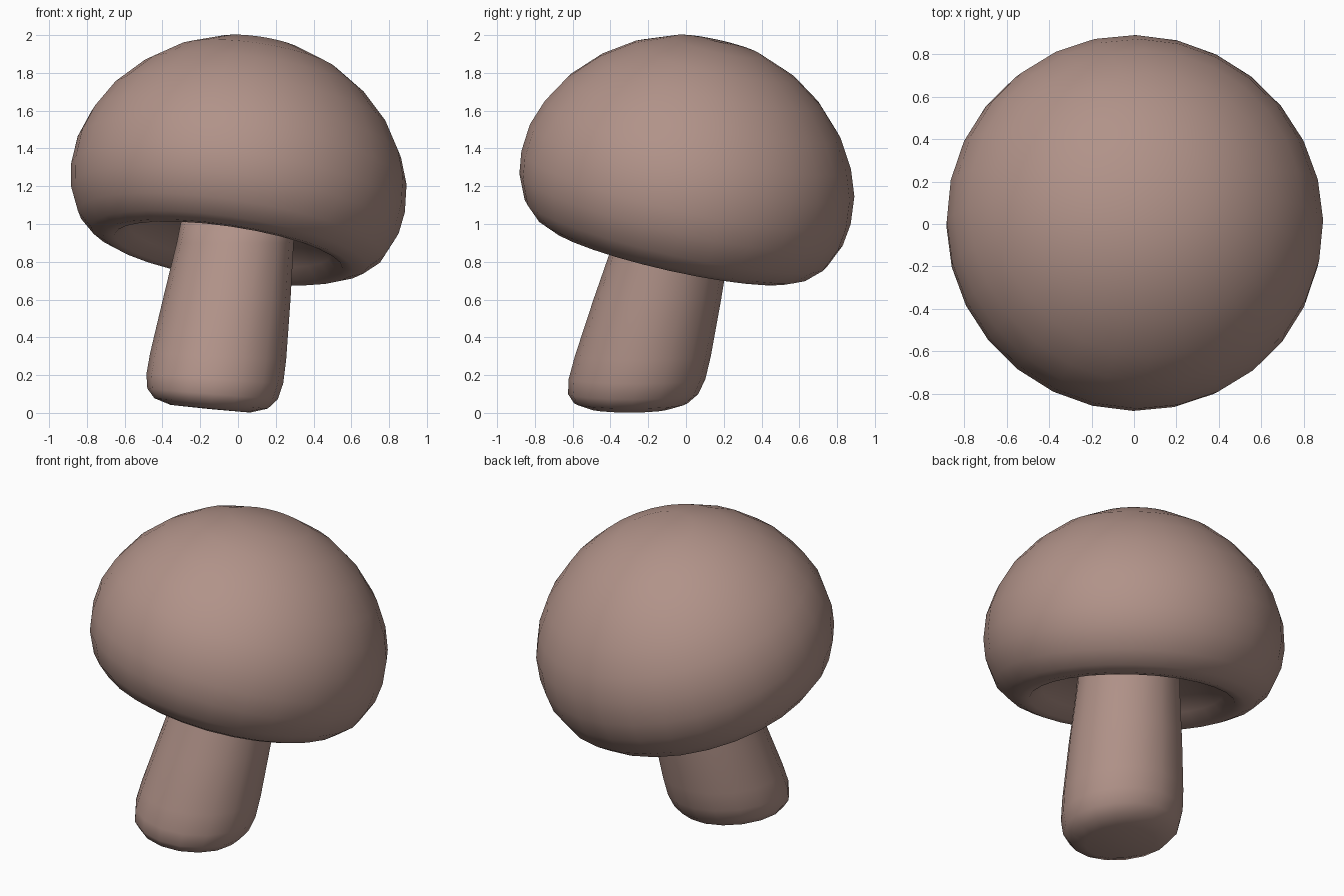
import bpy, bmesh, math
from mathutils import Vector

if "Cube" in bpy.data.objects:
    bpy.data.objects.remove(bpy.data.objects["Cube"])

# One flat brown-pink colour for the whole mushroom
brown = bpy.data.materials.new("dusty_brown")
brown.diffuse_color = (0.44, 0.29, 0.25, 1)
brown.use_nodes = True
brown.node_tree.nodes["Principled BSDF"].inputs["Base Color"].default_value = brown.diffuse_color


def lathe(name, profile, sides, place):
    """Spin (radius, height) pairs round z, moving each point with place()."""
    bm = bmesh.new()
    rings = []
    for r, h in profile:
        if r == 0:
            rings.append([bm.verts.new(place(Vector((0, 0, h))))] * sides)
            continue
        rings.append([bm.verts.new(place(Vector((r * math.cos(a), r * math.sin(a), h))))
                      for a in (2 * math.pi * i / sides for i in range(sides))])
    for lower, upper in zip(rings, rings[1:]):
        for i in range(sides):
            j = (i + 1) % sides
            corners = [lower[i], lower[j], upper[j], upper[i]]
            bm.faces.new(list(dict.fromkeys(corners)))
    bmesh.ops.recalc_face_normals(bm, faces=bm.faces[:])
    for f in bm.faces:
        f.smooth = True
    mesh = bpy.data.meshes.new(name)
    bm.to_mesh(mesh)
    bm.free()
    mesh.materials.append(brown)
    obj = bpy.data.objects.new(name, mesh)
    bpy.context.collection.objects.link(obj)
    return obj


# Cap: tilted dome with a rolled rim and hollow underside
tilt = Vector((0, 0, 1)).rotation_difference(Vector((0.15, 0.225, 1)))
cap_profile = [(0, -0.18), (0.25, -0.19), (0.42, -0.22), (0.54, -0.29), (0.61, -0.35),
               (0.67, -0.355), (0.74, -0.325), (0.82, -0.25), (0.877, -0.12),
               (0.893, 0.0), (0.88, 0.15), (0.83, 0.29), (0.74, 0.44), (0.60, 0.585),
               (0.44, 0.695), (0.24, 0.775), (0, 0.80)]
lathe("cap", cap_profile, 28, lambda p: tilt @ p + Vector((0, 0, 1.192)))


# Stem: leaning column with a rounded, slightly slanted foot
def lean(p):
    fade = max(0, 1 - p.z / 0.6)
    z = p.z - 0.1 * p.x * fade
    return Vector((p.x - 0.15 + 0.15 * p.z, p.y - 0.305 + 0.255 * p.z, z))


stem_profile = [(0, 0.02), (0.21, 0.022), (0.30, 0.05), (0.345, 0.10), (0.362, 0.18),
                (0.36, 0.30), (0.338, 0.60), (0.31, 0.90), (0.30, 1.08), (0, 1.10)]
lathe("stem", stem_profile, 16, lean)
